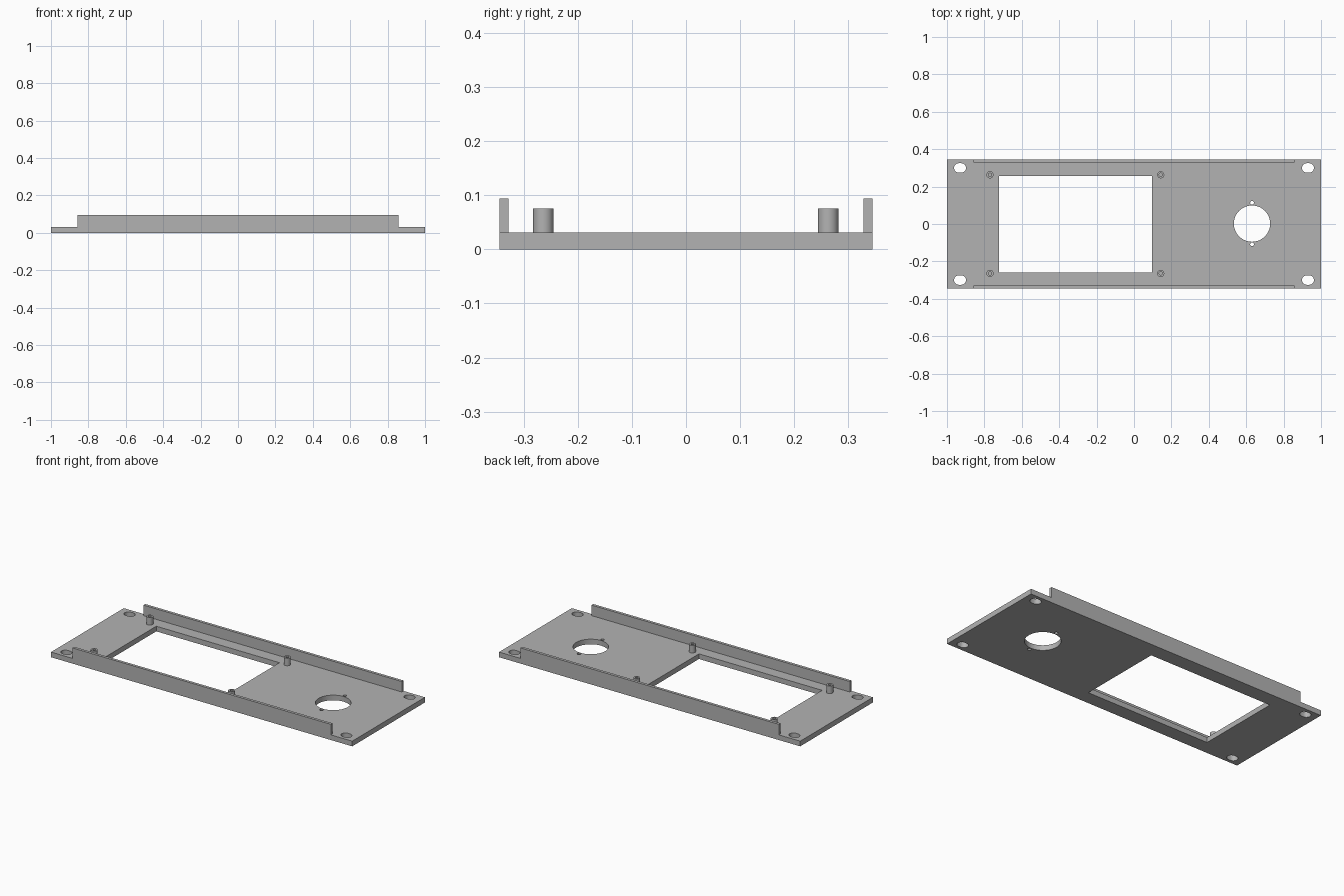
import bpy
import bmesh
from math import cos, sin, pi

cube = bpy.data.objects.get("Cube")
if cube:
    bpy.data.objects.remove(cube, do_unlink=True)

GREY = (0.45, 0.45, 0.45, 1.0)
PLATE_T = 0.031
HALF_Y = 0.345

metal = bpy.data.materials.new("plain grey")
metal.use_nodes = True
metal.diffuse_color = GREY
metal.node_tree.nodes["Principled BSDF"].inputs["Base Color"].default_value = GREY


def rect(x0, x1, y0, y1):
    return [(x0, y0), (x1, y0), (x1, y1), (x0, y1)]


def circle(cx, cy, r, n=32):
    return [(cx + r * cos(2 * pi * i / n), cy + r * sin(2 * pi * i / n)) for i in range(n)]


def slot(cx, cy, length, width, n=12):
    """Horizontal slot with round ends."""
    r, d = width / 2, (length - width) / 2
    pts = []
    for side, start in ((1, -pi / 2), (-1, pi / 2)):
        for i in range(n + 1):
            a = start + pi * i / n
            pts.append((cx + side * d + r * cos(a), cy + r * sin(a)))
    return pts


def extrude_outline(name, loops, z0, z1):
    """Solid from flat outlines; loops inside the first become holes."""
    curve = bpy.data.curves.new(name + "_outline", "CURVE")
    curve.dimensions = "2D"
    curve.fill_mode = "BOTH"
    curve.extrude = (z1 - z0) / 2
    for loop in loops:
        spline = curve.splines.new("POLY")
        spline.points.add(len(loop) - 1)
        for point, (x, y) in zip(spline.points, loop):
            point.co = (x, y, 0, 1)
        spline.use_cyclic_u = True
    temp = bpy.data.objects.new(name + "_outline", curve)
    bpy.context.collection.objects.link(temp)
    graph = bpy.context.evaluated_depsgraph_get()
    mesh = bpy.data.meshes.new_from_object(temp.evaluated_get(graph))
    bpy.data.objects.remove(temp, do_unlink=True)
    bpy.data.curves.remove(curve)

    bm = bmesh.new()
    bm.from_mesh(mesh)
    bmesh.ops.remove_doubles(bm, verts=bm.verts, dist=1e-5)
    bmesh.ops.recalc_face_normals(bm, faces=bm.faces)
    bmesh.ops.translate(bm, verts=bm.verts, vec=(0, 0, (z0 + z1) / 2))
    bm.to_mesh(mesh)
    bm.free()
    mesh.name = name
    mesh.materials.clear()
    mesh.materials.append(metal)
    obj = bpy.data.objects.new(name, mesh)
    bpy.context.collection.objects.link(obj)
    bpy.ops.object.select_all(action="DESELECT")
    obj.select_set(True)
    bpy.context.view_layer.objects.active = obj
    bpy.ops.object.shade_smooth_by_angle(angle=pi / 6)
    return obj


# Face plate with display window, round opening, screw holes and corner slots
outlines = [
    rect(-1, 1, -HALF_Y, HALF_Y),
    rect(-0.722, 0.096, -0.26, 0.256),
    circle(0.631, 0.002, 0.097, 64),
    circle(0.631, 0.113, 0.01, 20),
    circle(0.631, -0.109, 0.01, 20),
]
outlines += [slot(x, y, 0.064, 0.05) for x in (-0.93, 0.93) for y in (-0.3, 0.3)]
extrude_outline("face_plate", outlines, 0, PLATE_T)

# Stiffening rails along the long edges
for name, side in (("front_rail", -1), ("back_rail", 1)):
    ys = sorted((side * HALF_Y, side * (HALF_Y - 0.017)))
    extrude_outline(name, [rect(-0.858, 0.858, *ys)], PLATE_T, 0.094)

# Hollow standoffs around the window
for x, x_name in ((-0.77, "right"), (0.143, "left")):
    for y, y_name in ((-0.264, "front"), (0.263, "back")):
        extrude_outline(f"{y_name}_{x_name}_standoff",
                        [circle(x, y, 0.019), circle(x, y, 0.009, 20)],
                        PLATE_T, 0.076)
